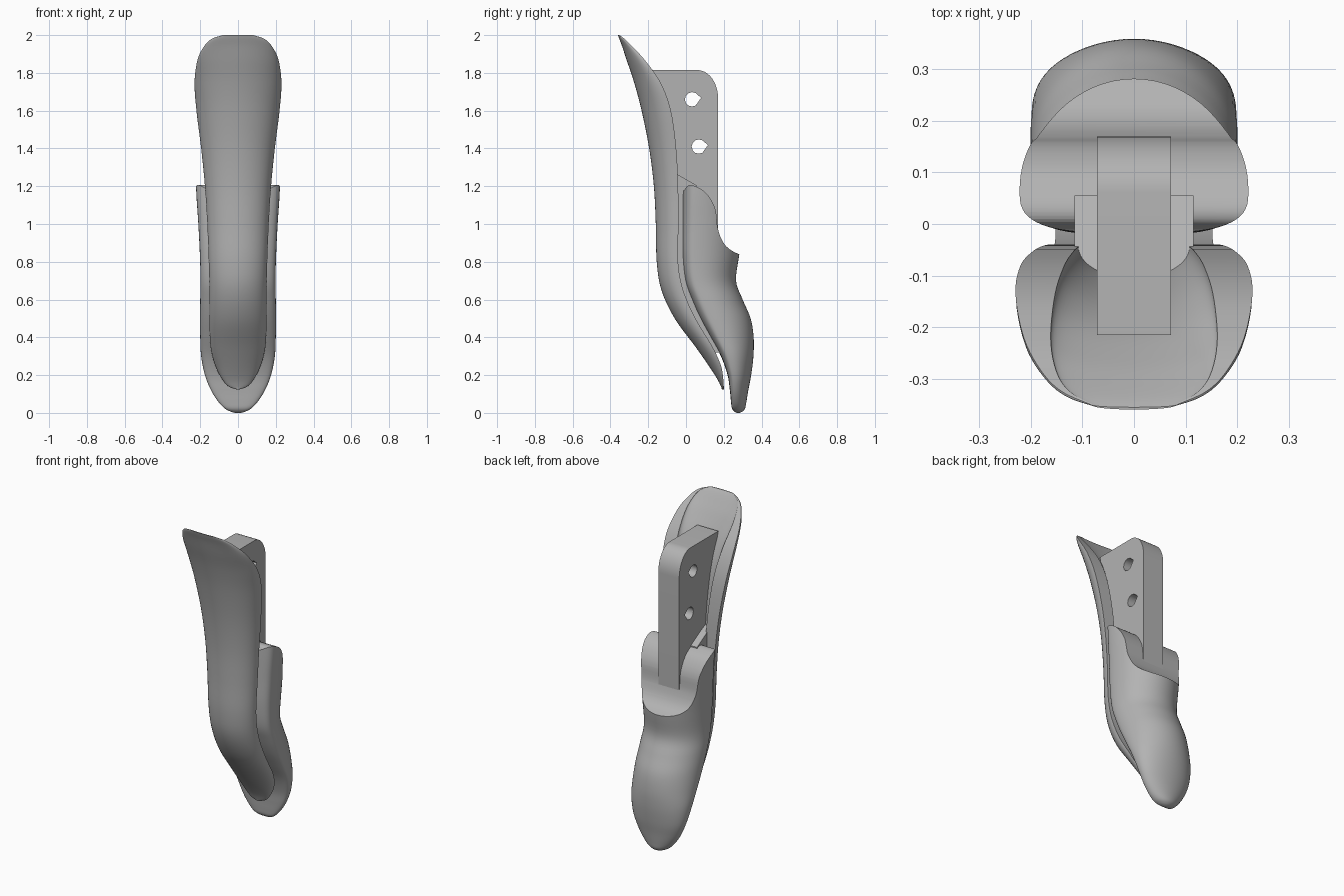
import bpy, bmesh, math
from mathutils import Vector

cube = bpy.data.objects.get("Cube")
if cube:
    bpy.data.objects.remove(cube, do_unlink=True)

grey = bpy.data.materials.new("mid grey")
grey.use_nodes = True
colour = (0.45, 0.45, 0.45, 1)
grey.diffuse_color = colour
grey.node_tree.nodes["Principled BSDF"].inputs["Base Color"].default_value = colour


def finish(name, bm, angle=35):
    """Turn a bmesh into a shaded object."""
    bmesh.ops.remove_doubles(bm, verts=bm.verts, dist=0.0002)
    bmesh.ops.recalc_face_normals(bm, faces=bm.faces)
    mesh = bpy.data.meshes.new(name)
    bm.to_mesh(mesh)
    bm.free()
    mesh.materials.append(grey)
    obj = bpy.data.objects.new(name, mesh)
    bpy.context.collection.objects.link(obj)
    smooth(obj, angle)
    return obj


def smooth(obj, angle):
    bpy.ops.object.select_all(action="DESELECT")
    obj.select_set(True)
    bpy.context.view_layer.objects.active = obj
    bpy.ops.object.shade_smooth_by_angle(angle=math.radians(angle))


def spline(rows, steps):
    """Smooth path through the rows, whatever their number of columns."""
    pts = [Vector(r) for r in rows]
    ext = [pts[0] * 2 - pts[1]] + pts + [pts[-1] * 2 - pts[-2]]
    out = []
    for a, b, c, d in zip(ext, ext[1:], ext[2:], ext[3:]):
        for k in range(steps):
            t = k / steps
            out.append(b + (c - a) * (t / 2) + (a * 2 - b * 5 + c * 4 - d) * (t * t / 2)
                       + (b * 3 - a - c * 3 + d) * (t ** 3 / 2))
    return out + [pts[-1]]


def loft(name, rows, section, steps=5, angle=35):
    """Skin closed level sections; section(row) gives (x, y) pairs."""
    bm = bmesh.new()
    rings = []
    for row in spline(rows, steps):
        rings.append([bm.verts.new((x, y, row[0])) for x, y in section(row)])
    for low, high in zip(rings, rings[1:]):
        for i in range(len(low)):
            bm.faces.new((low[i - 1], low[i], high[i], high[i - 1]))
    bm.faces.new(rings[0])
    bm.faces.new(rings[-1])
    return finish(name, bm, angle)


def extrude_x(name, outline, half, angle=35):
    """Push a (y, z) outline sideways by half on both sides."""
    bm = bmesh.new()
    face = bm.faces.new([bm.verts.new((-half, y, z)) for y, z in outline])
    moved = bmesh.ops.extrude_face_region(bm, geom=[face])["geom"]
    verts = [v for v in moved if isinstance(v, bmesh.types.BMVert)]
    bmesh.ops.translate(bm, verts=verts, vec=(half * 2, 0, 0))
    return finish(name, bm, angle)


def cut(target, cutter, angle=35):
    cutter.hide_render = True
    mod = target.modifiers.new("cut", "BOOLEAN")
    mod.operation, mod.object, mod.solver = "DIFFERENCE", cutter, "EXACT"
    bpy.context.view_layer.objects.active = target
    bpy.ops.object.modifier_apply(modifier=mod.name)
    bpy.data.objects.remove(cutter, do_unlink=True)
    smooth(target, angle)


def shell_section(row):
    """Thick U, open to the back."""
    z, w, front, rear = row
    depth = max(rear - front, 0.002)
    thick = min(0.085, depth * 0.55)
    angles = [math.pi * (i / 32 - 0.5) for i in range(33)]
    outer = [(w * math.sin(a), rear - depth * math.cos(a)) for a in angles]
    inner_w = max(w - thick, w * 0.55)
    inner = [(inner_w * math.sin(a), rear - (depth - thick) * math.cos(a)) for a in angles]
    return outer + inner[::-1]


def body_section(row):
    """Blunt front, rounded back, widest a third of the way back."""
    z, w, front, rear = row
    middle = front + (rear - front) * 0.28
    ring = []
    for i in range(64):
        a = 2 * math.pi * i / 64
        s, c = math.sin(a), math.cos(a)
        if c >= 0:
            ring.append((w * s, middle + (rear - middle) * c))
        else:
            x = math.copysign(abs(s) ** 0.6, s)
            ring.append((w * x, middle - (middle - front) * abs(c) ** 0.6))
    return ring


# Front shell: height, half width, front y, rear y
loft("front_shell", [
    (0.125, 0.01, 0.19, 0.2), (0.14, 0.05, 0.185, 0.2), (0.18, 0.085, 0.165, 0.197),
    (0.25, 0.12, 0.12, 0.185), (0.35, 0.145, 0.05, 0.14), (0.5, 0.152, -0.06, 0.05),
    (0.65, 0.152, -0.13, -0.015), (0.8, 0.155, -0.155, -0.042), (1, 0.163, -0.16, -0.04),
    (1.2, 0.175, -0.17, -0.042), (1.4, 0.195, -0.195, -0.052), (1.6, 0.22, -0.235, -0.08),
    (1.75, 0.23, -0.275, -0.135), (1.87, 0.214, -0.315, -0.22), (1.94, 0.18, -0.338, -0.285),
    (1.98, 0.14, -0.353, -0.325), (2, 0.08, -0.36, -0.352)], shell_section)

# Rear body: same columns
body = loft("rear_body", [
    (0, 0.015, 0.27, 0.285), (0.008, 0.042, 0.255, 0.3), (0.025, 0.072, 0.243, 0.313),
    (0.06, 0.105, 0.238, 0.32), (0.12, 0.143, 0.232, 0.33), (0.2, 0.175, 0.22, 0.345),
    (0.3, 0.195, 0.185, 0.357), (0.4, 0.2, 0.13, 0.358), (0.5, 0.201, 0.075, 0.342),
    (0.6, 0.2, 0.03, 0.3), (0.7, 0.198, -0.005, 0.265), (0.84, 0.202, -0.02, 0.282),
    (1, 0.21, -0.02, 0.3), (1.15, 0.22, -0.018, 0.3), (1.3, 0.226, -0.015, 0.3)], body_section)

# Scooped top of the body, with an ear on each side
scoop = [(-0.1, 1.12), (-0.02, 1.17), (0.01, 1.203), (0.05, 1.2), (0.11, 1.16),
         (0.155, 1.08), (0.17, 0.97), (0.21, 0.885), (0.29, 0.837), (0.4, 0.82)]
outline = [tuple(p) for p in spline(scoop, 5)] + [(0.4, 1.5), (-0.1, 1.5)]
cut(body, extrude_x("scoop_cutter", outline, 0.5))

# Core joining the shell to the body
extrude_x("core", [(-0.1, 0.7), (0.02, 0.5), (0.14, 0.32), (0.22, 0.32), (0.15, 0.6),
                   (0.055, 0.8), (0.055, 1.205), (-0.04, 1.26), (-0.13, 1.3), (-0.11, 0.9)], 0.115)

# Upright tang with a rounded rear corner
corner = [(0.06 + 0.11 * math.sin(a), 1.665 + 0.15 * math.cos(a))
          for a in (math.pi * i / 24 for i in range(13))]
tang = extrude_x("tang", [(-0.215, 1.815)] + corner + [
    (0.17, 0.8), (-0.07, 0.8), (-0.1, 1.1), (-0.13, 1.4), (-0.17, 1.65)], 0.072)

# Two drop-shaped holes through the tang
for y, z in ((0.032, 1.66), (0.068, 1.41)):
    drop = [(y + 0.038 * math.cos(a), z + 0.038 * math.sin(a))
            for a in (math.radians(60 + 30 * i) for i in range(9))]
    cut(tang, extrude_x("hole_cutter", drop + [(y + 0.048, z + 0.008)], 0.3))
